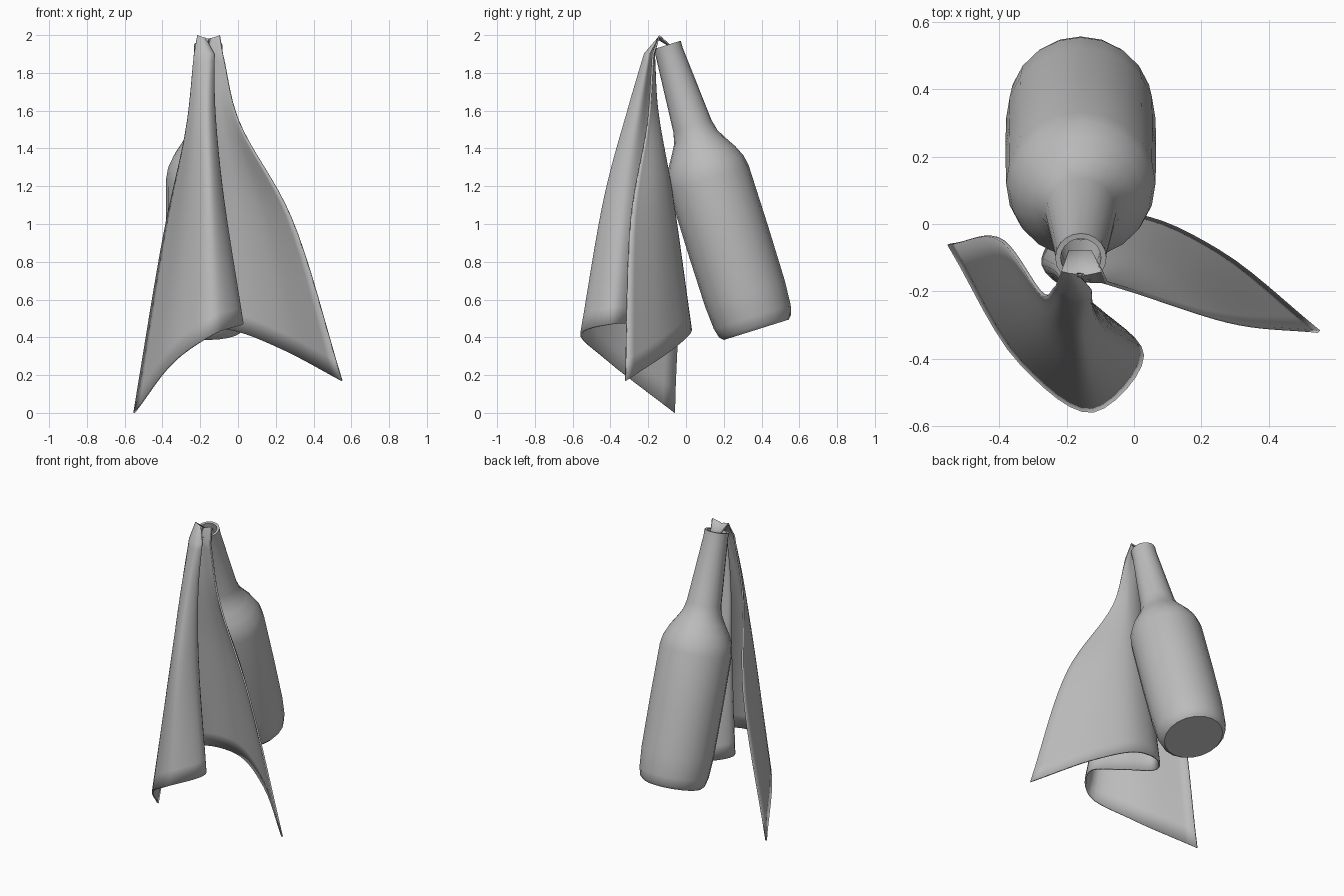
import bpy
import bmesh
import math
from mathutils import Vector

old = bpy.data.objects.get("Cube")
if old:
    bpy.data.objects.remove(old, do_unlink=True)


def make_material(name, value):
    mat = bpy.data.materials.new(name)
    mat.use_nodes = True
    colour = (value, value, value, 1)
    mat.diffuse_color = colour
    mat.node_tree.nodes["Principled BSDF"].inputs["Base Color"].default_value = colour
    return mat


grey = make_material("plain grey", 0.5)


def add_object(name, bm, angle):
    """Turn a bmesh into a smooth-shaded object."""
    mesh = bpy.data.meshes.new(name)
    bmesh.ops.recalc_face_normals(bm, faces=bm.faces)
    bm.to_mesh(mesh)
    bm.free()
    mesh.materials.append(grey)
    obj = bpy.data.objects.new(name, mesh)
    bpy.context.collection.objects.link(obj)
    bpy.ops.object.select_all(action="DESELECT")
    obj.select_set(True)
    bpy.context.view_layer.objects.active = obj
    bpy.ops.object.shade_smooth_by_angle(angle=math.radians(angle))
    return obj


def spline(points, steps):
    """Centripetal curve passing through every point."""
    pts = [points[0] * 2 - points[1]] + points + [points[-1] * 2 - points[-2]]
    result = []
    for i in range(1, len(pts) - 2):
        p = pts[i - 1:i + 3]
        k = [0]
        for a, b in zip(p, p[1:]):
            k.append(k[-1] + max((b - a).length, 1e-5) ** 0.5)
        for s in range(steps):
            t = k[1] + (k[2] - k[1]) * s / steps

            def mix(a, b, lo, hi):
                return a.lerp(b, (t - k[lo]) / (k[hi] - k[lo]))

            a1, a2, a3 = (mix(p[j], p[j + 1], j, j + 1) for j in range(3))
            result.append(mix(mix(a1, a2, 0, 2), mix(a2, a3, 1, 3), 1, 2))
    return result + [points[-1].copy()]


# Bottle: lathed profile of (radius, height) with an open mouth
profile = [(0.18, 0), (0.2, 0.02), (0.213, 0.07), (0.222, 0.2), (0.224, 0.5),
           (0.222, 0.84), (0.212, 0.9), (0.185, 0.96), (0.148, 1.02),
           (0.12, 1.07), (0.106, 1.13), (0.075, 1.54), (0.076, 1.58),
           (0.06, 1.58), (0.058, 1.5), (0.085, 1.13)]
SIDES = 20
bm = bmesh.new()
rings = []
for r, h in profile:
    rings.append([bm.verts.new((r * math.cos(a), r * math.sin(a), h))
                  for a in (math.tau * i / SIDES for i in range(SIDES))])
for lower, upper in zip(rings, rings[1:]):
    for i in range(SIDES):
        j = (i + 1) % SIDES
        bm.faces.new((lower[i], lower[j], upper[j], upper[i]))
bm.faces.new(rings[0])
bm.faces.new(rings[-1])
bottle = add_object("bottle", bm, 40)
bottle.location = (-0.158, 0.372, 0.44)
bottle.rotation_euler.x = math.radians(17.4)

# Cloth: S-shaped cross-sections from the gathered top to the wide hem
gathered = [(-.08, -.175), (-.1, -.17), (-.12, -.17), (-.15, -.17), (-.17, -.178),
            (-.155, -.188), (-.13, -.197), (-.15, -.217), (-.2, -.207), (-.23, -.18)]
upper = [(0, -.2), (-.05, -.17), (-.09, -.155), (-.15, -.155), (-.2, -.175),
         (-.17, -.205), (-.125, -.25), (-.16, -.305), (-.22, -.28), (-.27, -.21)]
middle = [(.28, -.29), (.11, -.14), (-.03, -.08), (-.15, -.09), (-.23, -.14),
          (-.15, -.22), (-.085, -.32), (-.15, -.425), (-.26, -.34), (-.39, -.05)]
hem = [(.55, -.32, .17), (.25, -.08, .33), (0, .025, .43), (-.2, -.01, .46),
       (-.27, -.12, .47), (-.11, -.25, .47), (.025, -.39, .47),
       (-.12, -.555, .42), (-.33, -.42, .28), (-.55, -.06, 0)]
TOP = 1.9


def section(points, drop):
    row = [Vector((x, y, TOP + (h[2] - TOP) * drop)) for (x, y), h in zip(points, hem)]
    return spline(row, 6)


sections = [section(gathered, 0), section(upper, 0.2), section(middle, 0.5),
            spline([Vector(h) for h in hem], 6)]
columns = [spline(list(path), 8) for path in zip(*sections)]
bm = bmesh.new()
grid = []
for n, column in enumerate(columns):
    t = n / (len(columns) - 1)
    sag = math.sin(math.pi * t)
    # folded over the rim and tucked into the mouth
    tucked = Vector((-0.125 - 0.07 * t, -0.08, 1.94))
    over_rim = Vector((-0.095 - 0.12 * t, -0.14 - 0.01 * sag, 1.995 - 0.015 * sag))
    grid.append([bm.verts.new(p) for p in [tucked, over_rim] + column])
for a, b in zip(grid, grid[1:]):
    for i in range(len(a) - 1):
        bm.faces.new((a[i], a[i + 1], b[i + 1], b[i]))
cloth = add_object("draped_cloth", bm, 50)
thickness = cloth.modifiers.new("thickness", "SOLIDIFY")
thickness.thickness = 0.01
thickness.offset = 0
